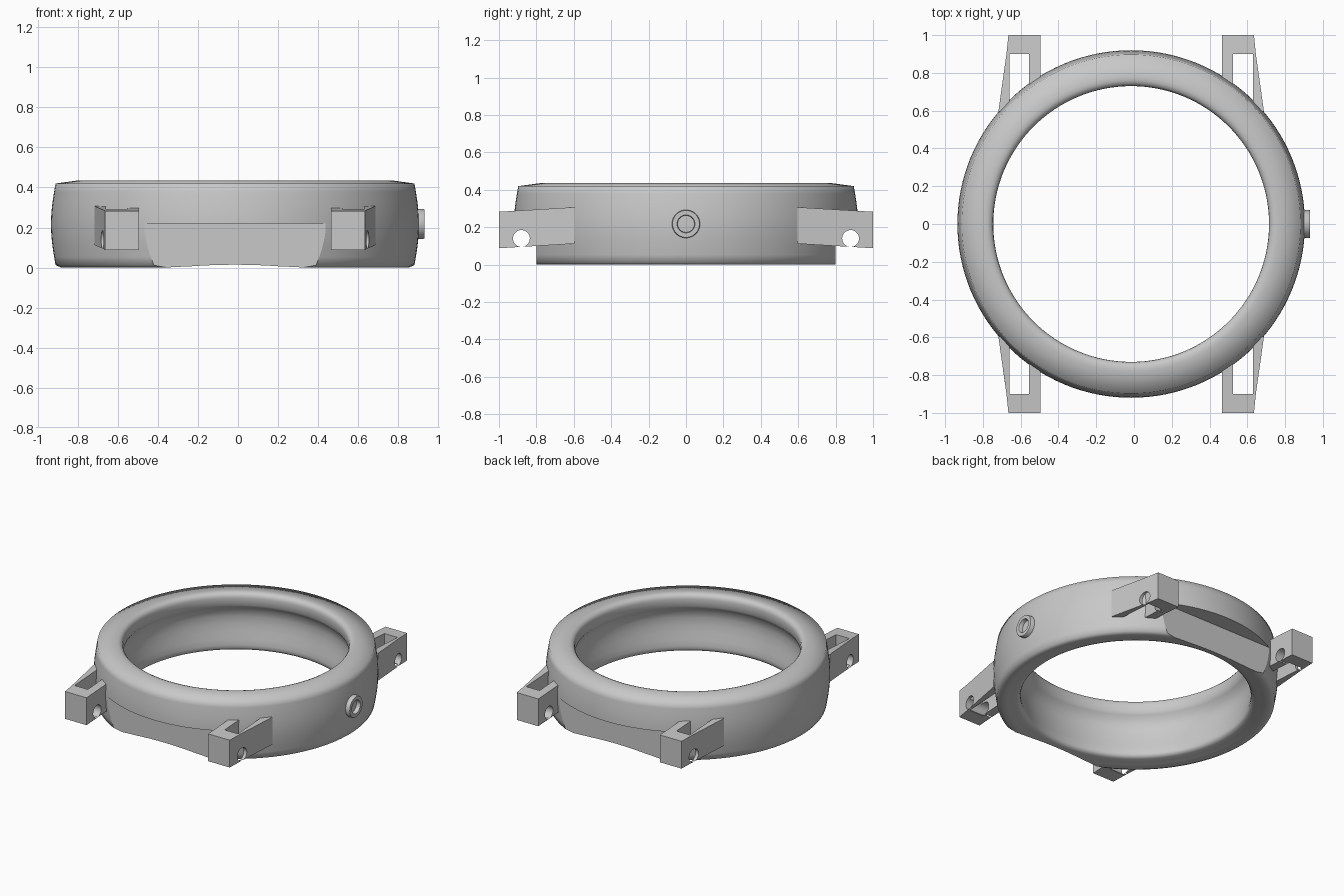
import bpy, bmesh, math
from mathutils import Matrix

if "Cube" in bpy.data.objects:
    bpy.data.objects.remove(bpy.data.objects["Cube"])

CX = -0.015          # centre of the round case
RECESS_Y = 0.8       # distance of the strap recess faces from the centre
steel = bpy.data.materials.new("brushed_grey")
steel.use_nodes = True
GREY = (0.58, 0.58, 0.58, 1)
steel.diffuse_color = GREY
steel.node_tree.nodes["Principled BSDF"].inputs["Base Color"].default_value = GREY


def finish(bm, name):
    bmesh.ops.recalc_face_normals(bm, faces=bm.faces)
    mesh = bpy.data.meshes.new(name)
    bm.to_mesh(mesh)
    bm.free()
    mesh.materials.append(steel)
    ob = bpy.data.objects.new(name, mesh)
    bpy.context.collection.objects.link(ob)
    return ob


def lathe(profile, name, matrix, steps):
    """Spin a closed (radius, height) profile around z, then place it."""
    bm = bmesh.new()
    rings = []
    for i in range(steps):
        a = math.tau * i / steps
        rings.append([bm.verts.new((r * math.cos(a), r * math.sin(a), z)) for r, z in profile])
    n = len(profile)
    for i in range(steps):
        p, q = rings[i], rings[(i + 1) % steps]
        for j in range(n):
            k = (j + 1) % n
            bm.faces.new((p[j], q[j], q[k], p[k]))
    bm.transform(matrix)
    return finish(bm, name)


def cut(ob, cutters):
    """Subtract the cutters, bake the result and remove them."""
    for c in cutters:
        mod = ob.modifiers.new("cut", 'BOOLEAN')
        mod.operation, mod.solver, mod.object = 'DIFFERENCE', 'EXACT', c
    graph = bpy.context.evaluated_depsgraph_get()
    mesh = bpy.data.meshes.new_from_object(ob.evaluated_get(graph))
    ob.modifiers.clear()
    ob.data = mesh
    for c in cutters:
        bpy.data.objects.remove(c)


def smooth(ob, degrees):
    bpy.ops.object.select_all(action='DESELECT')
    ob.select_set(True)
    bpy.context.view_layer.objects.active = ob
    bpy.ops.object.shade_smooth_by_angle(angle=math.radians(degrees))


def box(size, centre, name):
    bm = bmesh.new()
    bmesh.ops.create_cube(bm, size=1)
    bm.transform(Matrix.Translation(centre) @ Matrix.Diagonal((*size, 1)))
    return finish(bm, name)


# Round case: barrel outside, sloped bezel, waisted inside, rolled lower lip
bulge = [(0.897 + 0.023 * math.sin(math.pi * i / 10), 0.012 + 0.408 * i / 10) for i in range(11)]
bezel = [(0.78, 0.436), (0.76, 0.436), (0.743, 0.429), (0.733, 0.416), (0.73, 0.4), (0.73, 0.35)]
inside = [(0.743, 0.33), (0.765, 0.3), (0.775, 0.25), (0.772, 0.2), (0.764, 0.15),
          (0.752, 0.1), (0.745, 0.06), (0.745, 0.04), (0.752, 0.025)]
lip = [(0.77, 0.017), (0.8, 0.014), (0.83, 0.006), (0.87, 0)]
case = lathe(bulge + bezel + inside + lip, "case_ring", Matrix.Translation((CX, 0, 0)), 128)

# Flat strap recesses in the lower front and back
cut(case, [box((1.4, 0.4, 0.44), (CX, s * (RECESS_Y + 0.2), 0), "recess_cutter") for s in (-1, 1)])
smooth(case, 78)
for face in case.data.polygons:
    if abs(face.normal.y) > 0.999 and abs(abs(face.center.y) - RECESS_Y) < 0.001:
        face.use_smooth = False

# Forked strap lugs with a cross hole for the pin
FORK = [(0.48, 1), (0.65, 1), (0.66, 0.9), (0.68, 0.76), (0.703, 0.595), (0.645, 0.595),
        (0.645, 0.9), (0.54, 0.9), (0.54, 0.72), (0.48, 0.72)]


def lug(sx, sy, name):
    bm = bmesh.new()
    low, high = [], []
    for x, y in FORK:
        rise = 0.06 * (1 - y)
        low.append(bm.verts.new((CX + sx * x, sy * y, 0.088 + rise)))
        high.append(bm.verts.new((CX + sx * x, sy * y, 0.283 + rise)))
    bm.faces.new(low)
    bm.faces.new(high)
    for i in range(len(FORK)):
        j = (i + 1) % len(FORK)
        bm.faces.new((low[i], low[j], high[j], high[i]))
    ob = finish(bm, name)
    pin = bmesh.new()
    bmesh.ops.create_cone(pin, cap_ends=True, segments=32, radius1=0.045, radius2=0.045, depth=0.5,
                          matrix=Matrix.Translation((CX + sx * 0.6, sy * 0.88, 0.14))
                          @ Matrix.Rotation(math.pi / 2, 4, 'Y'))
    cut(ob, [finish(pin, "pin_cutter")])
    smooth(ob, 30)


for sx, side in ((-1, "right"), (1, "left")):
    for sy, end in ((-1, "front"), (1, "back")):
        lug(sx, sy, f"{end}_{side}_lug")

# Hollow crown collar on the side
collar = [(0.045, 0), (0.075, 0), (0.075, 0.067), (0.072, 0.072), (0.048, 0.072), (0.045, 0.067)]
crown = lathe(collar, "crown_collar",
              Matrix.Translation((0.86, 0, 0.218)) @ Matrix.Rotation(math.pi / 2, 4, 'Y'), 48)
smooth(crown, 50)
